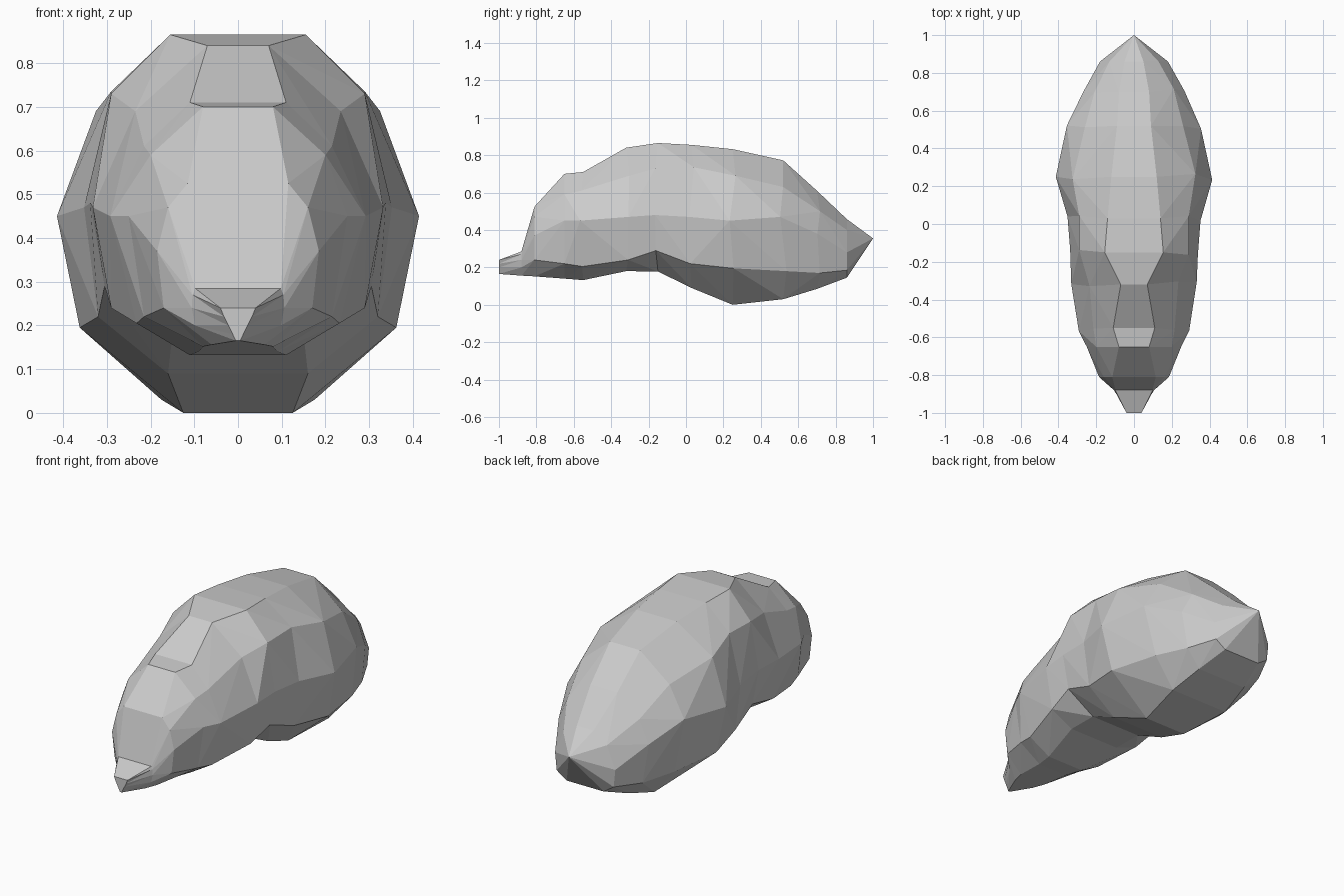
import bpy, bmesh, random

if "Cube" in bpy.data.objects:
    bpy.data.objects.remove(bpy.data.objects["Cube"])

random.seed(4)

# Cross-sections along the body: y, then (z, half width) for crown, shoulder, side, flank, belly
SECTIONS = [
    (-1.00, .240, .040, .220, .032, .200, .022, .180, .012, .165, .005),
    (-0.88, .285, .098, .270, .104, .240, .106, .200, .098, .156, .060),
    (-0.81, .525, .115, .470, .160, .370, .185, .240, .170, .152, .080),
    (-0.65, .700, .080, .590, .200, .450, .250, .220, .215, .140, .090),
    (-0.55, .710, .110, .610, .215, .450, .292, .205, .232, .132, .110),
    (-0.32, .840, .070, .690, .235, .470, .332, .240, .290, .180, .150),
    (-0.15, .865, .155, .730, .290, .480, .338, .290, .305, .178, .150),
    (0.03, .855, .140, .735, .290, .470, .352, .220, .320, .090, .160),
    (0.25, .832, .120, .690, .325, .450, .414, .195, .362, .000, .125),
    (0.52, .772, .090, .630, .260, .470, .355, .180, .305, .030, .175),
    (0.70, .610, .080, .500, .210, .380, .268, .170, .240, .085, .150),
    (0.86, .458, .050, .400, .130, .280, .180, .185, .170, .145, .110),
]


def ring(bm, index, row):
    """One closed ten-sided loop, mirrored across x with a slight rough wobble."""
    y, half = row[0], list(zip(row[1::2], row[2::2]))
    inner = 3 < index < len(SECTIONS) - 1
    points = [(w, z, k) for k, (z, w) in enumerate(half)]
    points += [(-w, z, k) for k, (z, w) in reversed(list(enumerate(half)))]
    verts = []
    for x, z, k in points:
        wobble = random.uniform(-.02, .02) if inner and k in (1, 2, 3) else 0
        verts.append(bm.verts.new((x, y + wobble, z)))
    return verts


# Faceted body: loft the rings, splitting each panel along its outward-bulging diagonal
bm = bmesh.new()
rings = [ring(bm, i, row) for i, row in enumerate(SECTIONS)]
n = len(rings[0])
for a, b in zip(rings, rings[1:]):
    for j in range(n):
        k = (j + 1) % n
        if j in (n // 2 - 1, n - 1):          # crown and belly strips stay flat
            bm.faces.new((a[j], a[k], b[k], b[j]))
            continue
        mid_1 = (a[j].co + b[k].co) / 2
        mid_2 = (a[k].co + b[j].co) / 2
        out = (a[k].co - a[j].co).cross(b[j].co - a[j].co)
        if out.dot(mid_1 - sum((v.co for v in a), mid_1 * 0) / n) < 0:
            out.negate()
        if out.dot(mid_1 - mid_2) > 0:
            bm.faces.new((a[j], a[k], b[k]))
            bm.faces.new((a[j], b[k], b[j]))
        else:
            bm.faces.new((a[j], a[k], b[j]))
            bm.faces.new((a[k], b[k], b[j]))

# Blunt snout end and pointed tail end
bm.faces.new(rings[0])
tip = bm.verts.new((0, 1.0, .355))
for j in range(n):
    bm.faces.new((rings[-1][j], rings[-1][(j + 1) % n], tip))

bmesh.ops.recalc_face_normals(bm, faces=bm.faces)
mesh = bpy.data.meshes.new("faceted_body")
bm.to_mesh(mesh)
bm.free()
body = bpy.data.objects.new("faceted_body", mesh)
bpy.context.collection.objects.link(body)
